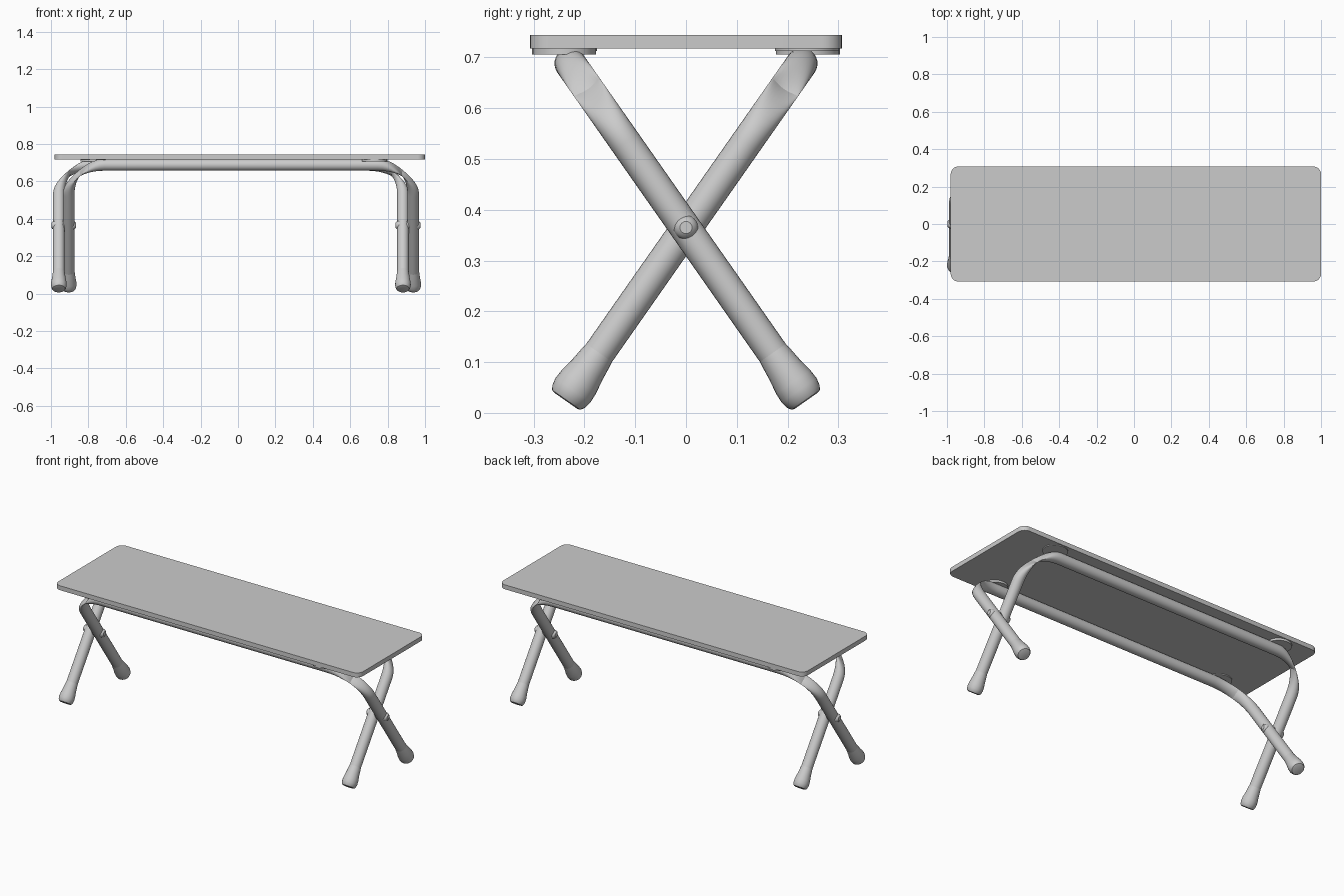
import bpy
import bmesh
from math import pi, sin, cos, radians
from mathutils import Vector

cube = bpy.data.objects.get("Cube")
if cube:
    bpy.data.objects.remove(cube, do_unlink=True)

grey = bpy.data.materials.new("plain grey")
grey.use_nodes = True
colour = (0.6, 0.6, 0.6, 1)
grey.diffuse_color = colour
grey.node_tree.nodes["Principled BSDF"].inputs["Base Color"].default_value = colour


def add_object(name, bm, smooth=35):
    bmesh.ops.recalc_face_normals(bm, faces=bm.faces)
    mesh = bpy.data.meshes.new(name)
    bm.to_mesh(mesh)
    bm.free()
    mesh.materials.append(grey)
    obj = bpy.data.objects.new(name, mesh)
    bpy.context.collection.objects.link(obj)
    bpy.ops.object.select_all(action="DESELECT")
    obj.select_set(True)
    bpy.context.view_layer.objects.active = obj
    bpy.ops.object.shade_smooth_by_angle(angle=radians(smooth))
    return obj


def prism(name, outline, z0, z1):
    """Extrude a flat outline upwards."""
    bm = bmesh.new()
    face = bm.faces.new([bm.verts.new((x, y, z0)) for x, y in outline])
    top = bmesh.ops.extrude_face_region(bm, geom=[face])["geom"]
    bmesh.ops.translate(bm, vec=(0, 0, z1 - z0),
                        verts=[v for v in top if isinstance(v, bmesh.types.BMVert)])
    return add_object(name, bm)


def sweep(name, rings, sides=24):
    """Skin circles given as (centre, axis u, axis v, radius)."""
    bm = bmesh.new()
    loops = []
    for c, u, v, r in rings:
        loops.append([bm.verts.new(c + r * (cos(a) * u + sin(a) * v))
                      for a in (2 * pi * i / sides for i in range(sides))])
    for a, b in zip(loops, loops[1:]):
        for i in range(sides):
            j = (i + 1) % sides
            bm.faces.new((a[i], a[j], b[j], b[i]))
    bm.faces.new(loops[0])
    bm.faces.new(loops[-1])
    return add_object(name, bm)


# Table top: rounded rectangle
X0, X1, DEPTH, CORNER = -0.98, 1.0, 0.307, 0.04
outline = []
for k, (cx, cy) in enumerate(((X1 - CORNER, DEPTH - CORNER), (X0 + CORNER, DEPTH - CORNER),
                              (X0 + CORNER, CORNER - DEPTH), (X1 - CORNER, CORNER - DEPTH))):
    for i in range(9):
        a = pi / 2 * (k + i / 8)
        outline.append((cx + CORNER * cos(a), cy + CORNER * sin(a)))
prism("table_top", outline, 0.718, 0.744)

# Crossed tube frames: each is a U bent in a leaning plane, with flared feet
TUBE, BEND = 0.031, 0.19
TOP_Y, TOP_Z, FOOT_Y, FOOT_Z = 0.228, 0.688, -0.237, 0.024


def tube_frame(name, x0, x1, side):
    top = Vector((0, side * TOP_Y, TOP_Z))
    down = Vector((0, side * (FOOT_Y - TOP_Y), FOOT_Z - TOP_Z))
    length = down.length
    down.normalize()
    across = Vector((1, 0, 0))
    normal = across.cross(down)

    def at(x, s):
        return top + across * x + down * s

    rings, feet = [], []
    rings.append((at(x0, length - 0.05), across, normal, TUBE))
    for i in range(13):
        a = pi / 2 * i / 12
        rings.append((at(x0 + BEND * (1 - cos(a)), BEND * (1 - sin(a))),
                      across * cos(a) - down * sin(a), normal, TUBE))
    # mirror the first half for the other end, keeping the ring order aligned
    mid = (x0 + x1) / 2
    for c, u, v, r in reversed(rings[:]):
        rings.append((Vector((2 * mid - c.x, c.y, c.z)), Vector((-u.x, u.y, u.z)), v, r))
    sweep(name, rings)
    for label, x in (("right", x0), ("left", x1)):
        profile = ((0.125, 0.029), (0.11, 0.032), (0.075, 0.036), (0.045, 0.041),
                   (0.025, 0.042), (0.01, 0.039), (0.002, 0.034), (0, 0.028))
        sweep(f"{name}_{label}_foot",
              [(at(x, length - s), across, normal, r) for s, r in profile])


tube_frame("front_top_frame", -0.905, 0.937, -1)
tube_frame("back_top_frame", -0.958, 0.882, 1)

# Pivot pins with domed heads where the legs cross
for label, x0, x1 in (("right", -0.998, -0.866), ("left", 0.842, 0.976)):
    profile = ((x0, 0.012), (x0 + 0.005, 0.019), (x0 + 0.016, 0.024),
               (x1 - 0.016, 0.024), (x1 - 0.005, 0.019), (x1, 0.012))
    sweep(f"{label}_pivot_pin",
          [(Vector((x, 0, 0.365)), Vector((0, 1, 0)), Vector((0, 0, 1)), r)
           for x, r in profile])

# Mounting plates between frames and table top
for xs, x in (("right", -0.775), ("left", 0.73)):
    for ys, side in (("front", -1), ("back", 1)):
        thick = x * side < 0
        cy, bottom = (0.24, 0.706) if thick else (0.238, 0.713)
        disc = [(x + 0.068 * cos(a), side * cy + 0.063 * sin(a))
                for a in (2 * pi * i / 24 for i in range(24))]
        prism(f"{ys}_{xs}_mount", disc, bottom, 0.72)
